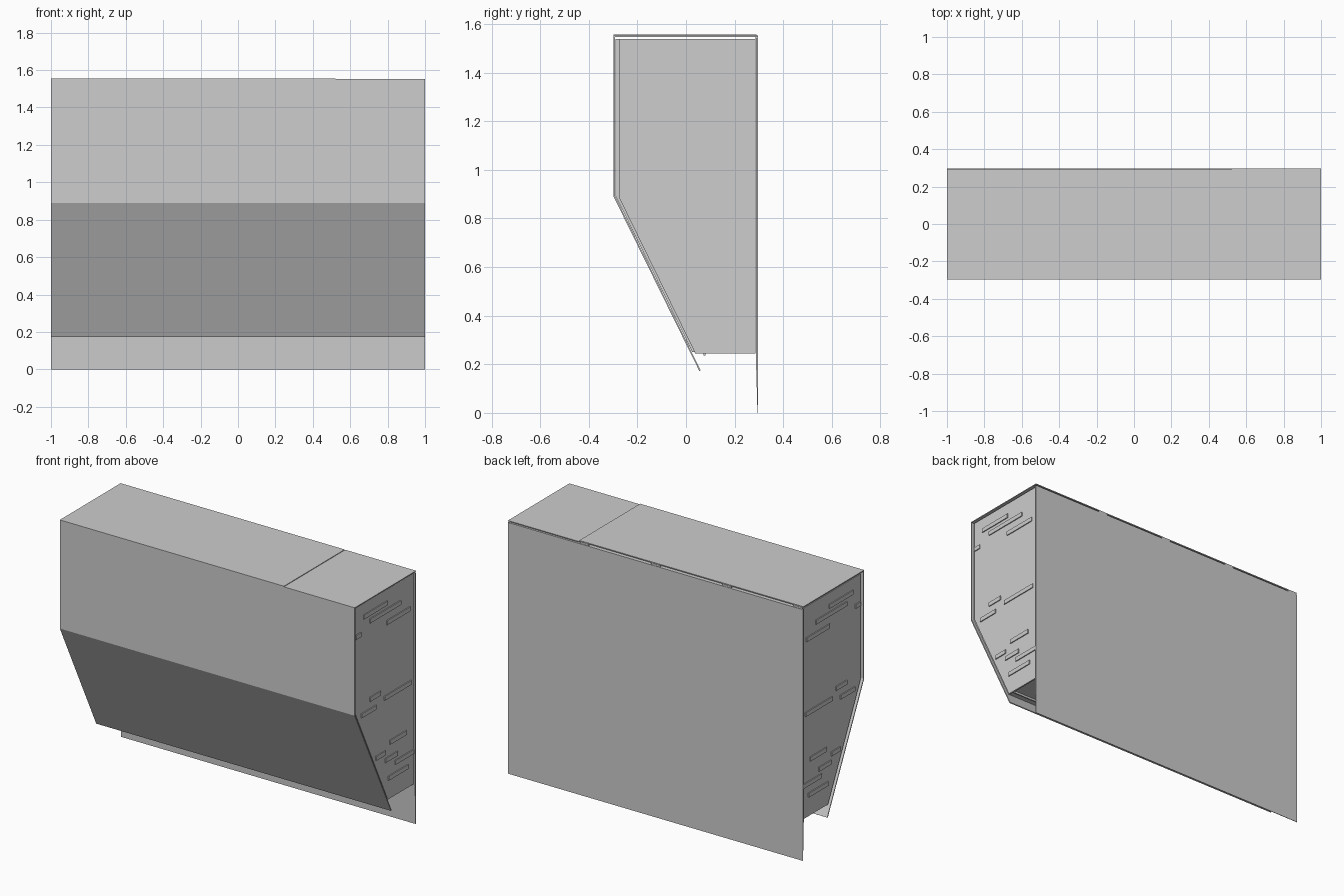
import bpy
import bmesh

cube = bpy.data.objects.get("Cube")
if cube:
    bpy.data.objects.remove(cube, do_unlink=True)

grey = bpy.data.materials.new("light grey")
grey.use_nodes = True
colour = (0.61, 0.61, 0.61, 1)
grey.diffuse_color = colour
grey.node_tree.nodes["Principled BSDF"].inputs["Base Color"].default_value = colour


def prism(name, profile, x0, x1):
    """Extrude a closed (y, z) outline from x0 to x1."""
    bm = bmesh.new()
    face = bm.faces.new([bm.verts.new((x0, y, z)) for y, z in profile])
    moved = bmesh.ops.extrude_face_region(bm, geom=[face])["geom"]
    bmesh.ops.translate(bm, vec=(x1 - x0, 0, 0),
                        verts=[v for v in moved if isinstance(v, bmesh.types.BMVert)])
    bmesh.ops.recalc_face_normals(bm, faces=bm.faces)
    mesh = bpy.data.meshes.new(name)
    bm.to_mesh(mesh)
    bm.free()
    mesh.materials.append(grey)
    obj = bpy.data.objects.new(name, mesh)
    bpy.context.collection.objects.link(obj)
    return obj


def block(name, x, y, z):
    return prism(name, [(y[0], z[0]), (y[1], z[0]), (y[1], z[1]), (y[0], z[1])], *x)


# Thin front sheet, bent back below and ending in a lip
prism("front_sheet", [(-0.298, 1.55), (-0.298, 0.89), (0.055, 0.172), (0.06, 0.175),
                      (-0.292, 0.892), (-0.292, 1.55)], -1, 1)

# Lid in two sheets of slightly different height, above an open gap
block("lid_long", (-1, 0.52), (-0.298, 0.291), (1.55, 1.556))
block("lid_short", (0.52, 1), (-0.298, 0.297), (1.547, 1.552))

# Back sheet hanging below the body
prism("back_sheet", [(0.297, 0), (0.297, 1.54), (0.287, 1.54), (0.287, 0.245),
                     (0.294, 0)], -1, 1)

# Body between the sheets, with a narrow step around the end panels
prism("body", [(-0.29, 1.538), (-0.29, 0.893), (0.026, 0.25), (0.285, 0.25),
               (0.285, 1.538)], -0.982, 0.982)

# End panels with shallow horizontal bars: (y start, y end, z centre)
bars = [(-0.2, 0.03, 1.455), (-0.14, 0.16, 1.408), (-0.275, -0.225, 1.358),
        (0.025, 0.25, 1.335), (-0.14, -0.035, 0.927), (-0.22, -0.08, 0.857),
        (0, 0.26, 0.88), (0.055, 0.215, 0.59), (-0.08, 0.01, 0.543),
        (0.01, 0.13, 0.495), (0.105, 0.285, 0.447), (0.04, 0.23, 0.375)]
panel = [(-0.275, 1.538), (-0.275, 0.885), (0.038, 0.245), (0.285, 0.245), (0.285, 1.538)]
for side, s in (("left", 1), ("right", -1)):
    prism(side + "_end_panel", panel, s * 0.98, s * 0.99)
    for i, (y0, y1, z) in enumerate(bars):
        block(f"{side}_bar_{i + 1}", (s * 0.989, s * 0.996), (y0, y1), (z - 0.013, z + 0.013))

# Small clips under the back edge of the lid
for i in range(4):
    x = -0.965 + i * 0.483
    block(f"lid_clip_{i + 1}", (x - 0.03, x + 0.03), (0.286, 0.294), (1.538, 1.551))

# Slim rail under the body
block("bottom_rail", (-0.98, 0.98), (0.072, 0.08), (0.237, 0.252))
